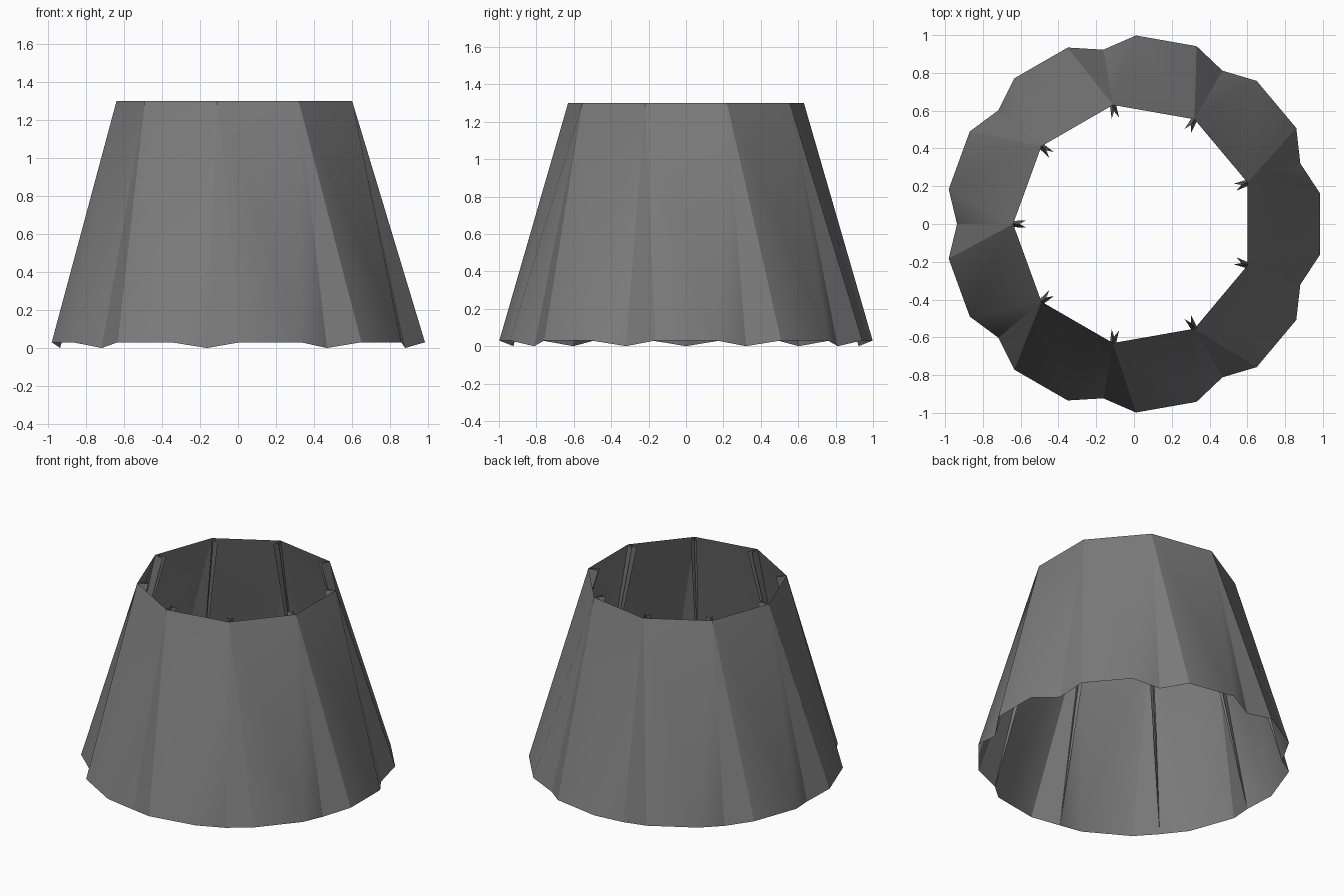
import bpy, bmesh
from math import radians, cos, sin

cube = bpy.data.objects.get("Cube")
if cube:
    bpy.data.objects.remove(cube, do_unlink=True)

PANELS = 9
STEP = 360 / PANELS
HEIGHT = 1.3

cloth = bpy.data.materials.new("mid_grey_cloth")
cloth.use_nodes = True
grey = (0.2, 0.2, 0.2, 1)
cloth.diffuse_color = grey
cloth.node_tree.nodes["Principled BSDF"].inputs["Base Color"].default_value = grey

bm = bmesh.new()


def point(angle, radius, z):
    a = radians(angle)
    return bm.verts.new((radius * cos(a), radius * sin(a), z))


# Rim corners, pleat folds and hem points around the ring
rings = []
for i in range(PANELS):
    mid = (i + 0.5) * STEP
    rings.append({
        "rim": point(mid, 0.64, HEIGHT),
        "hem": point(mid, 0.937, 0),
        "before": point(mid - 10.6, 0.998, 0.03),
        "after": point(mid + 10.6, 0.998, 0.03),
        "tip_a": point(mid - 2, 0.57, HEIGHT),
        "notch": point(mid, 0.605, HEIGHT),
        "tip_b": point(mid + 2, 0.57, HEIGHT),
    })

for i, p in enumerate(rings):
    prev = rings[i - 1]
    # Wide panel and the two hem gussets
    bm.faces.new((prev["rim"], prev["after"], p["before"], p["rim"]))
    bm.faces.new((p["rim"], p["before"], p["hem"]))
    bm.faces.new((p["rim"], p["hem"], p["after"]))
    # Inner pleat flaps, tapering down to the hem
    fold = [p[k] for k in ("rim", "tip_a", "notch", "tip_b", "rim")]
    for a, b in zip(fold, fold[1:]):
        bm.faces.new((a, p["hem"], b))

# Smooth cloth with sharp creases along each pleat
for f in bm.faces:
    f.smooth = True
for p in rings:
    for a, b in (("rim", "hem"), ("rim", "after"), ("tip_a", "hem"),
                 ("notch", "hem"), ("tip_b", "hem")):
        bm.edges.get((p[a], p[b])).smooth = False

mesh = bpy.data.meshes.new("pleated_shade")
bm.to_mesh(mesh)
bm.free()
mesh.materials.append(cloth)
shade = bpy.data.objects.new("pleated_shade", mesh)
bpy.context.collection.objects.link(shade)
